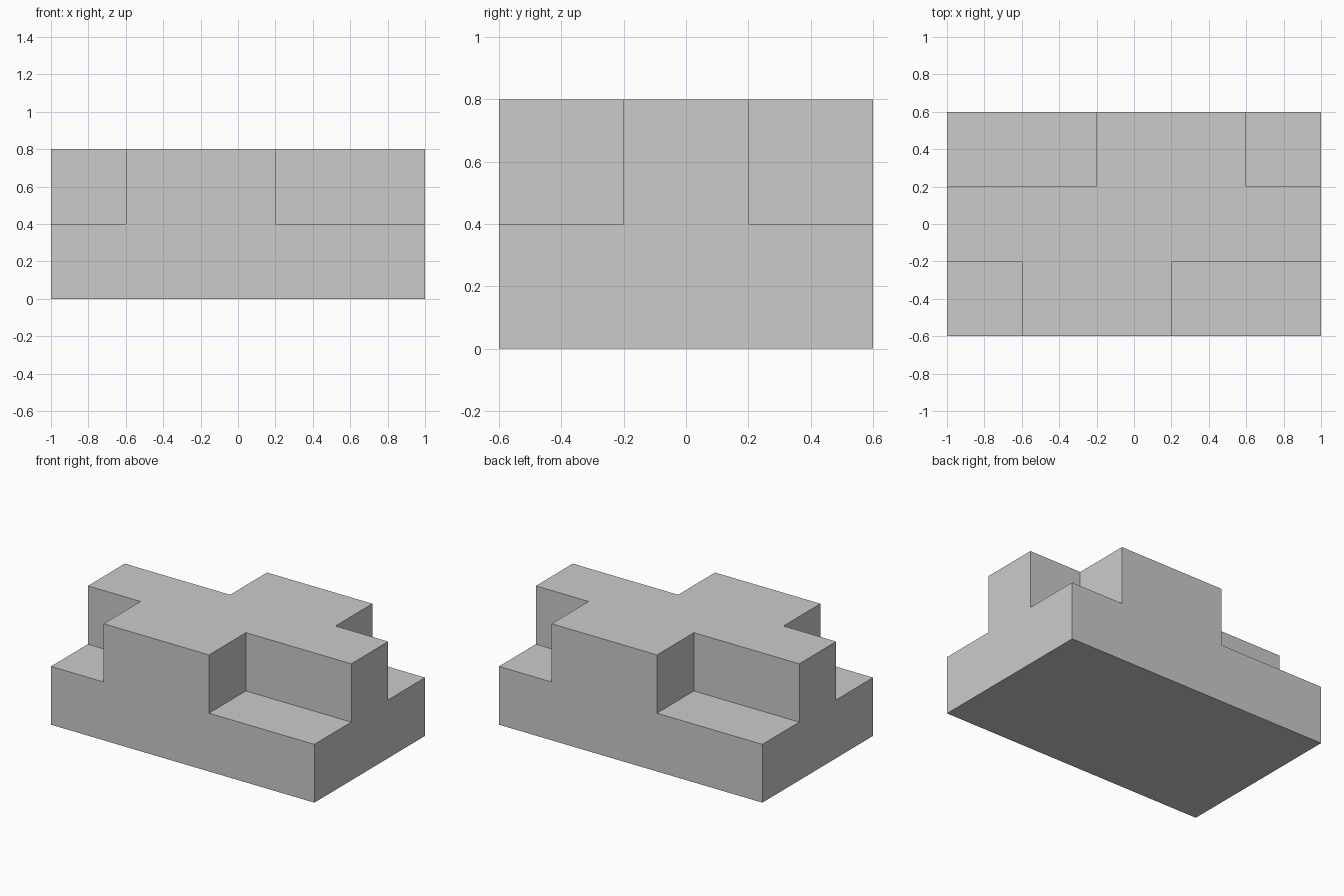
import bpy
import bmesh
from mathutils import Matrix, Vector

default_cube = bpy.data.objects.get("Cube")
if default_cube:
    bpy.data.objects.remove(default_cube, do_unlink=True)

GREY = (0.6, 0.6, 0.6, 1.0)
grey = bpy.data.materials.new("plain grey")
grey.use_nodes = True
grey.diffuse_color = GREY
grey.node_tree.nodes["Principled BSDF"].inputs["Base Color"].default_value = GREY


def box(name, low, high):
    """Add an axis-aligned box between two corners."""
    low, high = Vector(low), Vector(high)
    bm = bmesh.new()
    bmesh.ops.create_cube(bm, size=1)
    size = Matrix.Diagonal((high - low).to_4d())
    size[3][3] = 1
    bm.transform(Matrix.Translation((low + high) / 2) @ size)
    mesh = bpy.data.meshes.new(name)
    bm.to_mesh(mesh)
    bm.free()
    mesh.materials.append(grey)
    obj = bpy.data.objects.new(name, mesh)
    bpy.context.collection.objects.link(obj)
    return obj


# Solid block, from which the four upper corners are notched out
block = box("stepped_block", (-1, -0.6, 0), (1, 0.6, 0.8))

# Corner notches: the back pair is the front pair turned half round
notches = []
for side in (1, -1):
    for label, inner, outer in (("wide", 0.2, 1.2), ("narrow", -0.6, -1.2)):
        xs = sorted((side * inner, side * outer))
        ys = sorted((side * -0.2, side * -0.8))
        name = f"{label}_{'front' if side > 0 else 'back'}_notch"
        notch = box(name, (xs[0], ys[0], 0.4), (xs[1], ys[1], 1))
        notch.hide_render = True
        cut = block.modifiers.new(name, "BOOLEAN")
        cut.operation = "DIFFERENCE"
        cut.solver = "EXACT"
        cut.object = notch
        notches.append(notch)

# Apply the cuts and discard the cutters
bpy.context.view_layer.objects.active = block
for name in [m.name for m in block.modifiers]:
    bpy.ops.object.modifier_apply(modifier=name)
for notch in notches:
    bpy.data.objects.remove(notch, do_unlink=True)
